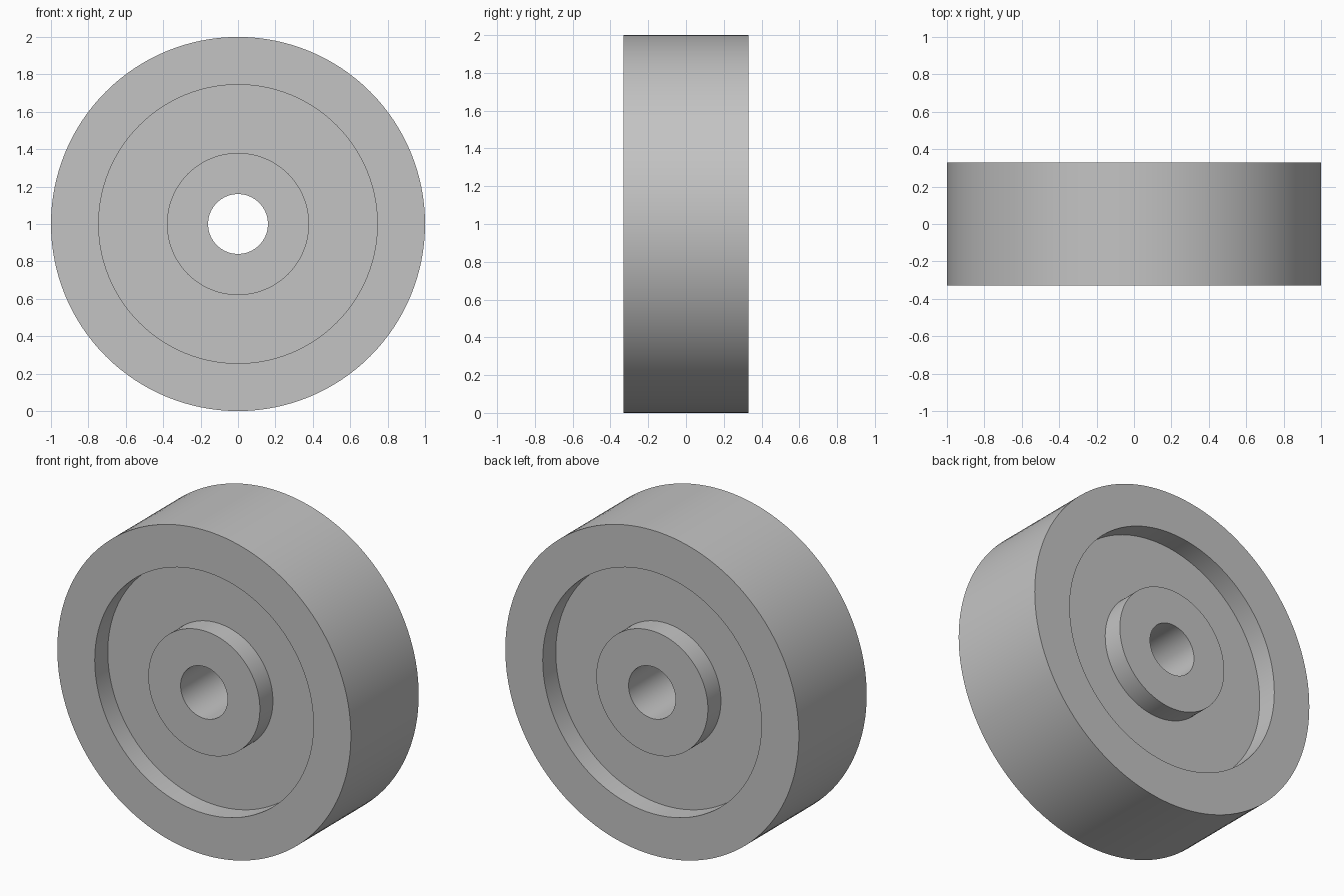
import bpy
import bmesh
import math
from mathutils import Matrix, Vector

cube = bpy.data.objects.get("Cube")
if cube:
    bpy.data.objects.remove(cube, do_unlink=True)

SEGMENTS = 128
BORE, HUB, RIM_INNER, RIM_OUTER = 0.16, 0.38, 0.745, 1.0
HALF_WIDTH = 0.33
WEB_HALF = 0.203

# Plain grey material
grey = bpy.data.materials.new("light grey")
grey.use_nodes = True
colour = (0.55, 0.55, 0.55, 1.0)
grey.diffuse_color = colour
grey.node_tree.nodes["Principled BSDF"].inputs["Base Color"].default_value = colour

# Half cross-section (radius, offset along the axle), mirrored to the other face
half = [(BORE, HALF_WIDTH), (HUB, HALF_WIDTH), (HUB, WEB_HALF),
        (RIM_INNER, WEB_HALF), (RIM_INNER, HALF_WIDTH), (RIM_OUTER, HALF_WIDTH)]
profile = half + [(r, -y) for r, y in reversed(half)]

# Wheel: one solid turned around the axle, with hub, recessed web and rim
bm = bmesh.new()
verts = [bm.verts.new((r, y, 0)) for r, y in profile]
edges = [bm.edges.new((v, verts[(i + 1) % len(verts)])) for i, v in enumerate(verts)]
bmesh.ops.spin(bm, geom=verts + edges, cent=(0, 0, 0), axis=(0, 1, 0),
               angle=math.tau, steps=SEGMENTS, use_merge=False)
bmesh.ops.remove_doubles(bm, verts=bm.verts, dist=0.0001)
bmesh.ops.recalc_face_normals(bm, faces=bm.faces)
bmesh.ops.transform(bm, matrix=Matrix.Translation(Vector((0, 0, RIM_OUTER))), verts=bm.verts)
mesh = bpy.data.meshes.new("wheel")
bm.to_mesh(mesh)
bm.free()
mesh.materials.append(grey)

wheel = bpy.data.objects.new("wheel", mesh)
bpy.context.collection.objects.link(wheel)
bpy.ops.object.select_all(action="DESELECT")
wheel.select_set(True)
bpy.context.view_layer.objects.active = wheel
bpy.ops.object.shade_smooth_by_angle(angle=math.radians(30))
